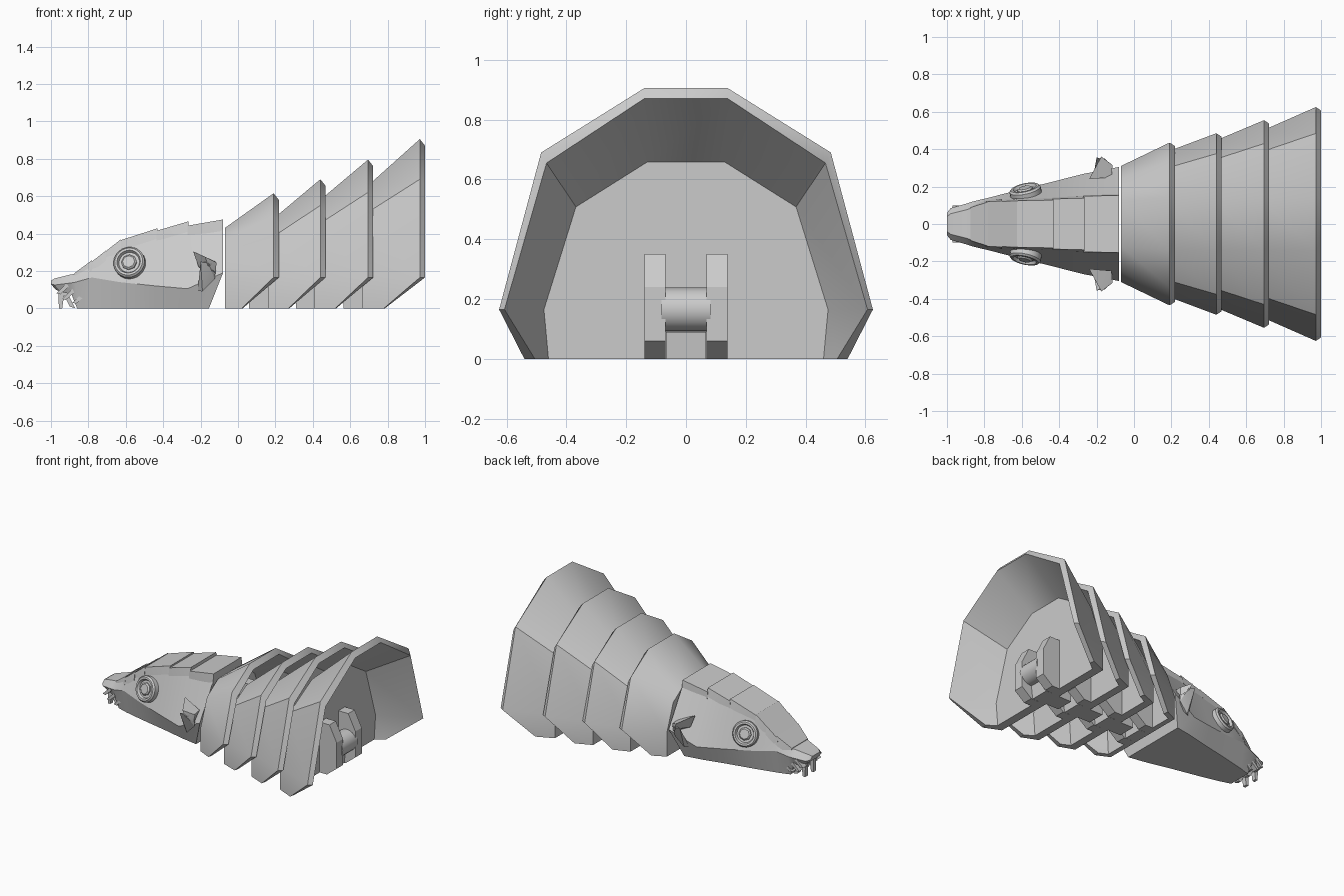
import bpy, bmesh, math
from mathutils import Vector

cube = bpy.data.objects.get("Cube")
if cube:
    bpy.data.objects.remove(cube)

grey = bpy.data.materials.new("plain_grey")
grey.use_nodes = True
COLOUR = (0.6, 0.6, 0.6, 1)
grey.diffuse_color = COLOUR
grey.node_tree.nodes["Principled BSDF"].inputs["Base Color"].default_value = COLOUR


def finish(name, bm, angle=35):
    """Turn a bmesh into a shaded grey object."""
    bmesh.ops.recalc_face_normals(bm, faces=bm.faces)
    mesh = bpy.data.meshes.new(name)
    bm.to_mesh(mesh)
    bm.free()
    mesh.materials.append(grey)
    ob = bpy.data.objects.new(name, mesh)
    bpy.context.collection.objects.link(ob)
    bpy.ops.object.select_all(action='DESELECT')
    ob.select_set(True)
    bpy.context.view_layer.objects.active = ob
    bpy.ops.object.shade_smooth_by_angle(angle=math.radians(angle))
    return ob


def mirrored(half):
    """Mirror half a cross-section across y = 0."""
    return half + [(x, -y, z) for x, y, z in reversed(half)]


def loft(bm, rings, closed=True):
    loops = [[bm.verts.new(p) for p in r] for r in rings]
    n = len(loops[0])
    for a, b in zip(loops, loops[1:]):
        for i in range(n if closed else n - 1):
            j = (i + 1) % n
            bm.faces.new((a[i], a[j], b[j], b[i]))
    bm.faces.new(loops[0])
    bm.faces.new(loops[-1])
    return loops


def hull(name, points):
    bm = bmesh.new()
    for p in points:
        bm.verts.new(p)
    bmesh.ops.convex_hull(bm, input=bm.verts)
    bmesh.ops.dissolve_limit(bm, angle_limit=0.01, verts=bm.verts, edges=bm.edges)
    return finish(name, bm, 20)


def side_plate(name, outline, y0, y1):
    """Extrude an x-z outline between two y values."""
    bm = bmesh.new()
    loft(bm, [[(x, y, z) for x, z in outline] for y in (y0, y1)])
    return finish(name, bm, 20)


def lathe(name, profile, sides, centre, axis, cyclic=True):
    """Revolve (radius, height) points about an axis."""
    bm = bmesh.new()
    rot = Vector(axis).to_track_quat('Z', 'Y')
    rings = []
    for r, h in profile:
        ring = []
        for k in range(sides):
            t = math.tau * k / sides
            ring.append(Vector(centre) + rot @ Vector((r * math.cos(t), r * math.sin(t), h)))
        rings.append(ring)
    loft(bm, rings)
    return finish(name, bm, 30)


# Armoured body segments, each a hollow flared shell with a front wall
LOW = 0.165


def body_segment(i, xf, xr, xb, top, shoulder, width):
    wall_x = xb - 0.055
    t = (xb - xf) / (xr - xf)
    base_y = width[0] + (width[1] - width[0]) * t
    crown = (0.12 if i == 1 else 0.14, 0.14)

    def section(k, x, bx, by, dx=0, dy=0, dz=0):
        w = width[k] - dy
        return mirrored([(bx, by, 0), (x + dx, w, LOW),
                         (x + dx, width[k] * 0.775 - dy, shoulder[k] - dz),
                         (x + dx, crown[k], top[k] - dz)])

    front = section(0, xf, xf, width[0])
    outer = section(1, xr, xb, base_y)
    inner = section(1, xr, xb + 0.005, base_y - 0.035, 0.028, 0.018, 0.035)
    f = (wall_x - xf) / (xr - xf)
    wall = []
    for p, q in zip(front, outer):
        y = (p[1] + (q[1] - p[1]) * f) * 0.92
        z = p[2] if p[2] <= LOW else (p[2] + (q[2] - p[2]) * f) - 0.025
        wall.append((wall_x, y, z))
    bm = bmesh.new()
    loops = loft(bm, [front, outer, inner, wall], closed=False)
    for e in (0, -1):
        bm.faces.new([l[e] for l in loops])
    bm.faces.new((loops[0][0], loops[0][-1], loops[3][-1], loops[3][0]))
    finish(f"body_segment_{i}", bm, 35)

    # Hinge fork, pin and foot behind the wall
    arm = [(wall_x - 0.01, 0), (xb, 0), (xb + 0.075, 0.06), (xb + 0.075, 0.24),
           (xb + 0.02, 0.35), (wall_x - 0.01, 0.35)]
    for side, s in (("left", 1), ("right", -1)):
        side_plate(f"hinge_arm_{i}_{side}", arm, s * 0.068, s * 0.138)
    lathe(f"hinge_pin_{i}", [(0.073, -0.082), (0.073, 0.082)], 20,
          (xb + 0.01, 0, LOW), (0, 1, 0))
    side_plate(f"hinge_foot_{i}", [(wall_x - 0.01, 0), (xb - 0.01, 0), (xb, 0.09),
                                   (wall_x - 0.01, 0.09)], -0.067, 0.067)
    # Tongue reaching forward to the previous hinge
    if i > 1:
        side_plate(f"tongue_{i}", [(xf - 0.1, 0), (xf + 0.01, 0), (xf + 0.01, 0.2),
                                   (xf - 0.1, 0.2)], -0.062, 0.062)


body_segment(1, -0.07, 0.19, 0.02, (0.43, 0.615), (0.35, 0.49), (0.31, 0.435))
body_segment(2, 0.16, 0.44, 0.27, (0.455, 0.69), (0.365, 0.55), (0.38, 0.485))
body_segment(3, 0.41, 0.695, 0.52, (0.555, 0.795), (0.435, 0.62), (0.435, 0.555))
body_segment(4, 0.665, 0.972, 0.78, (0.63, 0.905), (0.495, 0.69), (0.49, 0.625))


# Head: sections of bottom, jaw crease and crown edge
def head_section(x, crown, crease, base, base_x=None, base_z=0):
    return mirrored([(x if base_x is None else base_x, base, base_z),
                     (x, *crease), (x, *crown)])


bm = bmesh.new()
loft(bm, [
    head_section(-0.08, (0.15, 0.44), (0.305, 0.19), 0.24, -0.155),
    head_section(-0.27, (0.14, 0.425), (0.268, 0.105), 0.22),
    head_section(-0.44, (0.13, 0.395), (0.225, 0.12), 0.18),
    head_section(-0.63, (0.122, 0.35), (0.178, 0.14), 0.14),
    head_section(-0.78, (0.118, 0.235), (0.14, 0.165), 0.105),
    head_section(-0.87, (0.085, 0.185), (0.118, 0.14), 0.08, -0.86),
    head_section(-0.9, (0.075, 0.18), (0.108, 0.135), 0.085, -0.89, 0.075),
    head_section(-0.98, (0.055, 0.16), (0.085, 0.125), 0.065, -0.95, 0.09),
    head_section(-1.0, (0.04, 0.148), (0.06, 0.13), 0.05, -0.975, 0.1),
])
finish("head", bm, 25)

# Overlapping plates along the crown: rear x, rear z, front x, front z, half width
PLATES = [(-0.08, 0.475, -0.27, 0.442, 0.153), (-0.265, 0.465, -0.435, 0.415, 0.138),
          (-0.43, 0.428, -0.635, 0.362, 0.128), (-0.625, 0.37, -0.72, 0.295, 0.124),
          (-0.705, 0.31, -0.79, 0.243, 0.123), (-0.78, 0.258, -0.875, 0.188, 0.118)]
for n, (xr, zr, xf, zf, w) in enumerate(PLATES, 1):
    drop = 0.1 if n == 1 else 0.055
    taper = 0.03 if n == 6 else 0.004
    half = [(xr, w, zr), (xf, w - taper, zf),
            (xr, w + 0.012, zr - drop), (xf, w + 0.008 - taper, zf - drop)]
    hull(f"crown_plate_{n}", mirrored(half))

# Paired details
for side, s in (("left", 1), ("right", -1)):
    # Eye: raised socket ring and pupil
    axis = (-0.2, s * 0.92, 0.3)
    centre = (-0.58, s * 0.172, 0.243)
    lathe(f"eye_socket_{side}", [(0.085, -0.03), (0.085, 0.014), (0.076, 0.024), (0.064, 0.024),
                                 (0.056, 0.008)], 24, centre, axis)
    lathe(f"pupil_{side}", [(0.042, -0.01), (0.042, 0.016), (0.033, 0.024)], 8, centre, axis)

    # Cheek fin: upright wedge with a bent lower spur
    upper = [(-0.24, 0.24, 0.305), (-0.175, 0.36, 0.275), (-0.115, 0.315, 0.245),
             (-0.12, 0.25, 0.25), (-0.21, 0.25, 0.22), (-0.16, 0.35, 0.23), (-0.12, 0.31, 0.19)]
    lower = [(-0.2, 0.355, 0.25), (-0.155, 0.35, 0.24), (-0.115, 0.31, 0.24),
             (-0.215, 0.27, 0.095), (-0.19, 0.29, 0.09), (-0.125, 0.3, 0.155), (-0.15, 0.25, 0.14)]
    for part, pts in (("upper", upper), ("lower", lower)):
        hull(f"cheek_fin_{part}_{side}", [(x, s * y, z) for x, y, z in pts])

    # Mandible hanging under the snout
    side_plate(f"mandible_{side}", [(-0.96, 0.12), (-0.925, 0.11), (-0.885, 0.03), (-0.87, 0),
                                    (-0.9, 0.01), (-0.93, 0.07), (-0.94, 0), (-0.958, 0)],
               s * 0.03, s * 0.06)
    # Small teeth along the mouth
    for k, (x, z) in enumerate([(-0.95, 0.1), (-0.92, 0.07), (-0.865, 0.05)], 1):
        side_plate(f"tooth_{k}_{side}", [(x - 0.02, z - 0.02), (x, z - 0.025), (x + 0.045, z + 0.015),
                                         (x + 0.035, z + 0.035)], s * 0.06, s * 0.1)
